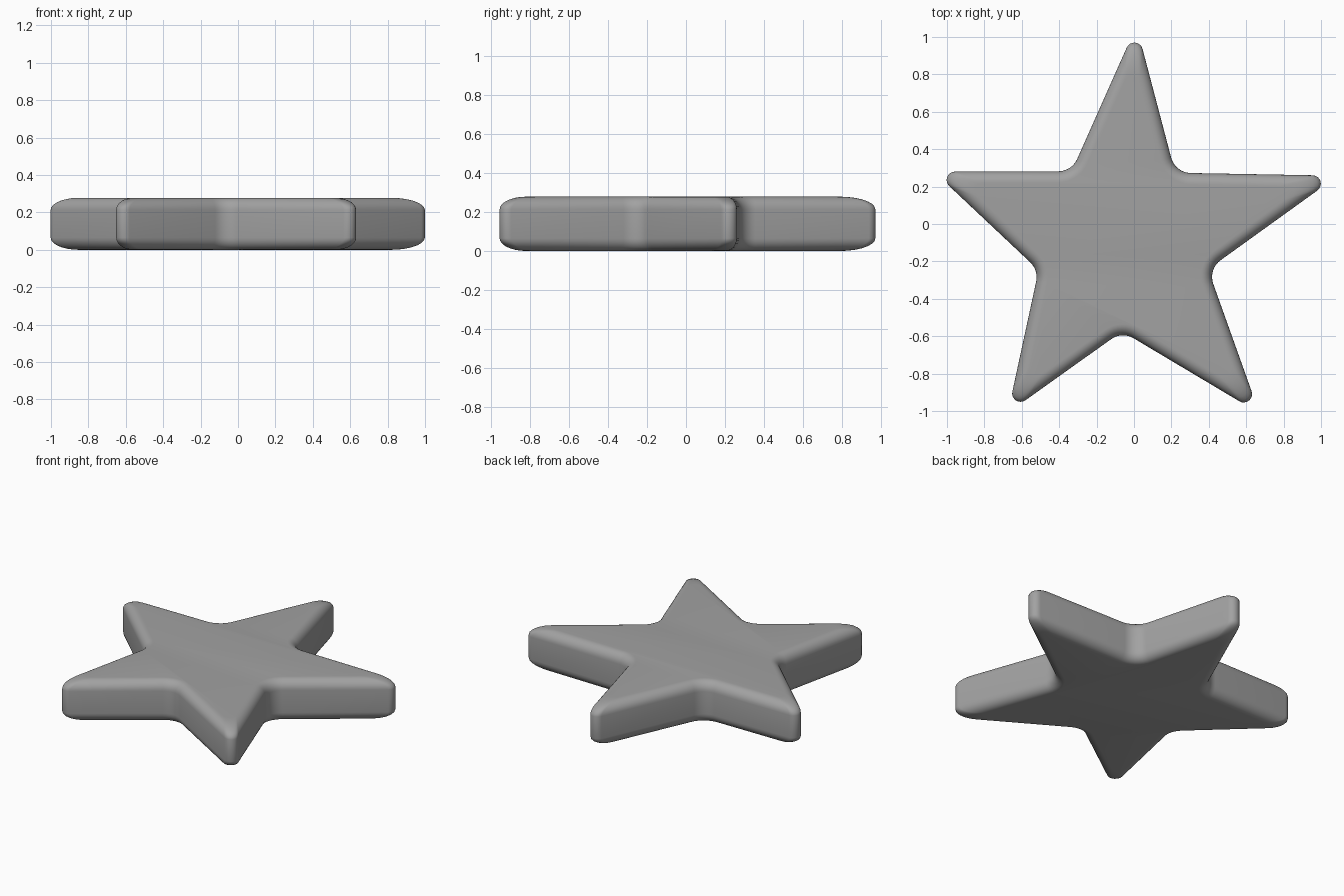
import bpy, bmesh, math
from mathutils import Vector

if "Cube" in bpy.data.objects:
    bpy.data.objects.remove(bpy.data.objects["Cube"], do_unlink=True)

# Sharp star outline, counter-clockwise: tips and notches alternate
CORNERS = [Vector(p) for p in (
    (0.013, 1.06), (-0.333, 0.282), (-1.07, 0.28), (-0.51, -0.247), (-0.675, -1.01),
    (-0.064, -0.574), (0.671, -1.012), (0.396, -0.242), (1.09, 0.258), (0.22, 0.274))]
HEIGHT, INSET, ROUND = 0.278, 0.06, 0.065
TIP_RADIUS, NOTCH_RADIUS = 0.045, 0.11
ARC_STEPS, EDGE_STEPS = 8, 7


def rounded_outline(inset):
    """Star outline moved inwards, with an arc at every corner."""
    points = []
    for i, corner in enumerate(CORNERS):
        before = (CORNERS[i - 1] - corner).normalized()
        after = (CORNERS[(i + 1) % len(CORNERS)] - corner).normalized()
        middle = (before + after).normalized()
        half = before.angle(after) / 2
        is_tip = i % 2 == 0
        shift = inset if is_tip else -inset
        radius = TIP_RADIUS if is_tip else NOTCH_RADIUS + inset
        centre = corner + middle * (radius + shift) / math.sin(half)
        sweep = math.pi / 2 - half
        facing = math.atan2(-middle.y, -middle.x)
        for s in range(ARC_STEPS + 1):
            turn = sweep * (2 * s / ARC_STEPS - 1)
            angle = facing + (turn if is_tip else -turn)
            points.append(centre + radius * Vector((math.cos(angle), math.sin(angle))))
    return points


# Rounded edge profile from the bottom face to the top face
quarter = [k * math.pi / 2 / EDGE_STEPS for k in range(EDGE_STEPS + 1)]
layers = [(INSET * (1 - math.sin(a)), ROUND * (1 - math.cos(a))) for a in quarter]
layers += [(d, HEIGHT - z) for d, z in reversed(layers)]

# Star body: stacked outlines joined by quads, closed top and bottom
bm = bmesh.new()
rings = [[bm.verts.new((p.x, p.y, z)) for p in rounded_outline(d)] for d, z in layers]
count = len(rings[0])
for low, high in zip(rings, rings[1:]):
    for i in range(count):
        j = (i + 1) % count
        bm.faces.new((low[i], low[j], high[j], high[i]))
bm.faces.new(rings[-1])
bm.faces.new(rings[0][::-1])
bmesh.ops.recalc_face_normals(bm, faces=bm.faces)
mesh = bpy.data.meshes.new("star_body")
bm.to_mesh(mesh)
bm.free()

star = bpy.data.objects.new("star_body", mesh)
bpy.context.collection.objects.link(star)

# Plain grey finish
grey = bpy.data.materials.new("grey")
grey.use_nodes = True
colour = (0.36, 0.36, 0.36, 1)
grey.diffuse_color = colour
grey.node_tree.nodes["Principled BSDF"].inputs["Base Color"].default_value = colour
mesh.materials.append(grey)

bpy.ops.object.select_all(action="DESELECT")
star.select_set(True)
bpy.context.view_layer.objects.active = star
bpy.ops.object.shade_smooth_by_angle(angle=math.radians(40))
